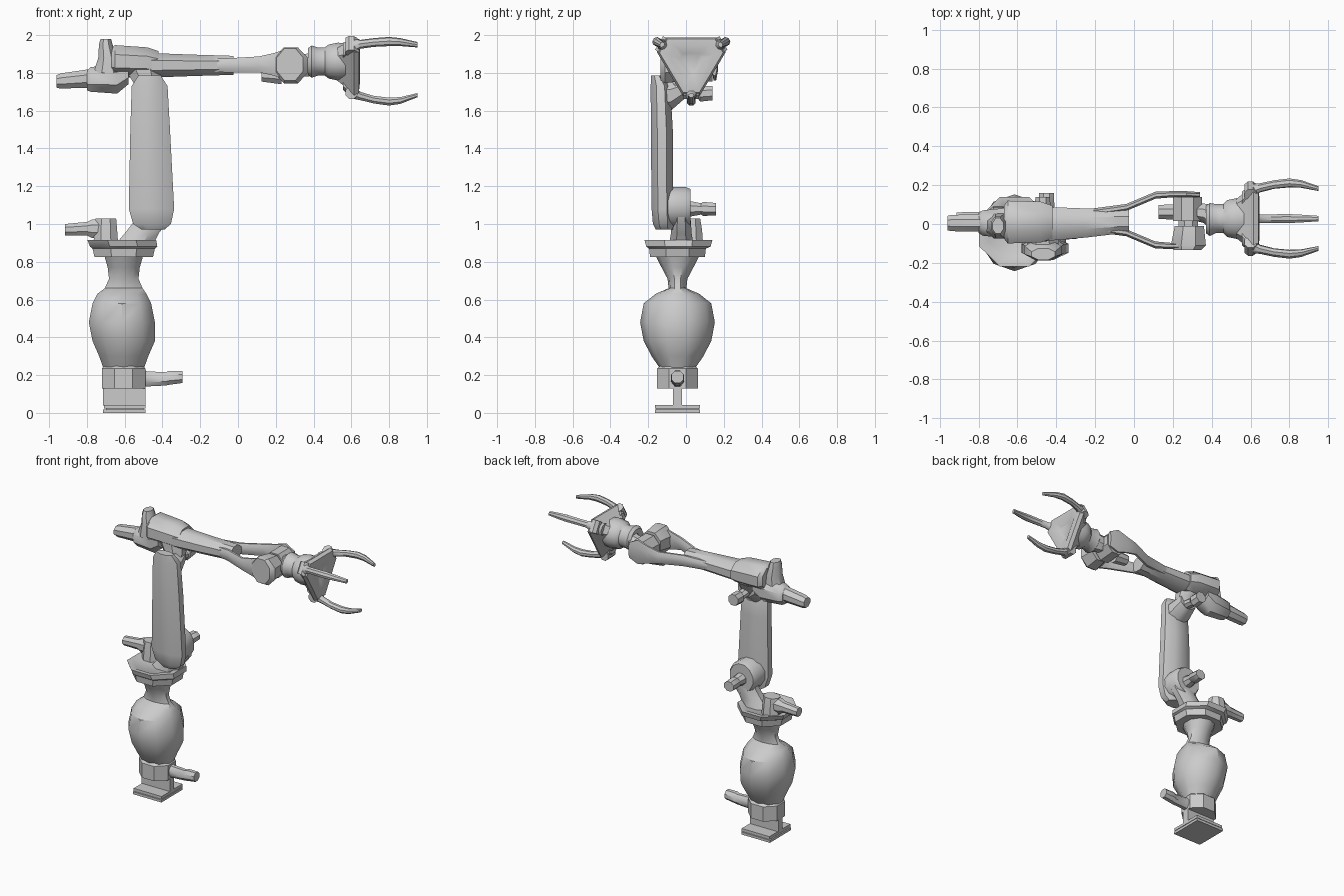
import bpy, bmesh
from math import pi, cos, sin, radians
from mathutils import Vector, Matrix


def ngon(n):
    # flat-sided unit polygon: half-widths equal the ring radii
    k = 1 / cos(pi / n)
    return [(k * cos(pi / n + 2 * pi * i / n), k * sin(pi / n + 2 * pi * i / n)) for i in range(n)]


BOX, CHAMF, ROUND = ngon(4), ngon(8), ngon(12)
# triangle with cut corners, for the palm
TRI = [(cos(radians(a + d)), sin(radians(a + d))) for a in (30, 150, 270) for d in (-14, 14)]
PLACE = {'X': lambda t, u, v: (t, u, v), 'Y': lambda t, u, v: (u, t, v), 'Z': lambda t, u, v: (u, v, t)}


def loft(name, axis, section, rings, matrix=None, sharp=38):
    """rings: (position on axis, centre u, centre v, half-width u, half-width v)"""
    bm = bmesh.new()
    loops = []
    for t, cu, cv, ru, rv in rings:
        loops.append([bm.verts.new(PLACE[axis](t, cu + ru * a, cv + rv * b)) for a, b in section])
    n = len(section)
    for lo, hi in zip(loops, loops[1:]):
        for i in range(n):
            bm.faces.new((lo[i], lo[(i + 1) % n], hi[(i + 1) % n], hi[i]))
    bm.faces.new(loops[0])
    bm.faces.new(loops[-1])
    if matrix:
        bmesh.ops.transform(bm, matrix=matrix, verts=bm.verts)
    bmesh.ops.recalc_face_normals(bm, faces=bm.faces)
    me = bpy.data.meshes.new(name)
    bm.to_mesh(me)
    bm.free()
    ob = bpy.data.objects.new(name, me)
    bpy.context.collection.objects.link(ob)
    bpy.ops.object.select_all(action='DESELECT')
    ob.select_set(True)
    bpy.context.view_layer.objects.active = ob
    bpy.ops.object.shade_smooth_by_angle(angle=radians(sharp))
    return ob


def box(name, x, y, z):
    cx, cy = sum(x) / 2, sum(y) / 2
    rx, ry = (x[1] - x[0]) / 2, (y[1] - y[0]) / 2
    return loft(name, 'Z', BOX, [(z[0], cx, cy, rx, ry), (z[1], cx, cy, rx, ry)])


X0, Y0 = -0.605, -0.045

# base plate, thin web and collar with its motor
box("base_plate_lower", (-0.715, -0.49), (-0.165, 0.075), (0, 0.018))
box("base_plate_upper", (-0.71, -0.49), (-0.163, 0.073), (0.022, 0.042))
box("base_plate_core", (-0.70, -0.50), (-0.155, 0.065), (0.01, 0.03))
box("base_web", (-0.715, -0.49), (-0.07, -0.02), (0.04, 0.15))
loft("base_collar", 'Z', CHAMF, [(0.13, X0, Y0, 0.115, 0.108), (0.235, X0, Y0, 0.115, 0.108),
                                 (0.25, X0, Y0, 0.10, 0.09)])
loft("base_motor", 'X', CHAMF, [(-0.52, Y0, 0.185, 0.035, 0.05), (-0.48, Y0, 0.18, 0.033, 0.04),
                                (-0.38, Y0, 0.18, 0.03, 0.035), (-0.37, Y0, 0.185, 0.035, 0.037),
                                (-0.295, Y0, 0.19, 0.032, 0.032)])

# bulb body with flat waist flaring to the turntable
loft("bulb_body", 'Z', ngon(10), [(0.23, X0, Y0, 0.105, 0.085), (0.30, X0, Y0, 0.13, 0.13),
                                  (0.38, X0, Y0, 0.165, 0.17), (0.48, -0.615, Y0, 0.175, 0.188),
                                  (0.58, -0.615, Y0, 0.155, 0.17), (0.63, -0.615, Y0, 0.13, 0.11),
                                  (0.66, X0, Y0, 0.10, 0.045), (0.71, X0, Y0, 0.078, 0.05),
                                  (0.77, X0, Y0, 0.085, 0.08), (0.84, X0, Y0, 0.105, 0.115)])
loft("turntable", 'Z', CHAMF, [(0.825, X0, -0.045, 0.155, 0.145), (0.87, X0, -0.045, 0.165, 0.15),
                               (0.88, X0, -0.04, 0.178, 0.17), (0.915, -0.615, -0.04, 0.182, 0.18),
                               (0.915, -0.615, -0.04, 0.15, 0.15), (0.90, -0.615, -0.04, 0.13, 0.13)])

# turntable motor
loft("turntable_motor_mount", 'Z', CHAMF, [(0.90, -0.70, 0.03, 0.065, 0.06), (0.97, -0.70, 0.03, 0.06, 0.055),
                                           (1.03, -0.70, 0.03, 0.055, 0.045)])
loft("turntable_motor", 'X', CHAMF, [(-0.72, 0.03, 0.975, 0.04, 0.05), (-0.77, 0.03, 0.975, 0.04, 0.05),
                                     (-0.80, 0.03, 0.975, 0.032, 0.036), (-0.915, 0.03, 0.97, 0.03, 0.03)])

# shoulder bracket, hub and motor
loft("shoulder_bracket", 'Z', CHAMF, [(0.89, -0.55, -0.025, 0.10, 0.065), (0.95, -0.51, -0.025, 0.09, 0.055),
                                      (1.02, -0.455, -0.025, 0.09, 0.05), (1.10, -0.45, -0.025, 0.09, 0.045)])
loft("shoulder_hub", 'Y', ROUND, [(-0.10, -0.455, 1.09, 0.105, 0.105), (0.0, -0.455, 1.09, 0.105, 0.105),
                                  (0.025, -0.455, 1.09, 0.09, 0.095)])
loft("shoulder_motor", 'Y', CHAMF, [(0.0, -0.45, 1.08, 0.045, 0.045), (0.08, -0.45, 1.08, 0.035, 0.03),
                                    (0.09, -0.45, 1.08, 0.04, 0.037), (0.16, -0.45, 1.078, 0.038, 0.033)])

# upper arm
loft("upper_arm", 'Z', CHAMF, [(0.97, -0.45, -0.115, 0.06, 0.045), (1.00, -0.455, -0.12, 0.10, 0.055),
                               (1.08, -0.458, -0.125, 0.12, 0.057), (1.50, -0.465, -0.128, 0.105, 0.058),
                               (1.73, -0.468, -0.135, 0.095, 0.052), (1.785, -0.468, -0.155, 0.06, 0.03)])

# elbow hub, motor and neck
loft("elbow_hub", 'Y', CHAMF, [(-0.15, -0.47, 1.67, 0.085, 0.085), (-0.08, -0.47, 1.68, 0.08, 0.08),
                               (0.0, -0.475, 1.72, 0.065, 0.05)])
loft("elbow_motor", 'Y', CHAMF, [(-0.02, -0.47, 1.70, 0.035, 0.03), (0.065, -0.47, 1.69, 0.032, 0.028),
                                 (0.075, -0.47, 1.69, 0.04, 0.042), (0.14, -0.47, 1.693, 0.038, 0.038)])
loft("elbow_neck", 'Z', CHAMF, [(1.68, -0.475, -0.05, 0.055, 0.05), (1.75, -0.48, -0.03, 0.075, 0.06),
                                (1.84, -0.51, 0.0, 0.10, 0.09)])

# forearm head: collar, rear housing, motor and fin
loft("forearm_collar", 'X', CHAMF, [(-0.67, 0.01, 1.86, 0.085, 0.075), (-0.65, 0.01, 1.862, 0.11, 0.085),
                                    (-0.48, 0.01, 1.855, 0.105, 0.08), (-0.42, 0.01, 1.845, 0.085, 0.07)])
loft("rear_housing", 'X', CHAMF, [(-0.80, 0.005, 1.76, 0.05, 0.052), (-0.78, 0.005, 1.765, 0.065, 0.065),
                                  (-0.64, 0.005, 1.77, 0.08, 0.08), (-0.58, 0.005, 1.80, 0.08, 0.06)])
loft("rear_motor", 'X', CHAMF, [(-0.96, 0.005, 1.755, 0.037, 0.033), (-0.94, 0.005, 1.757, 0.042, 0.04),
                                (-0.77, 0.005, 1.772, 0.045, 0.05)])
loft("rear_fin", 'Z', CHAMF, [(1.80, -0.69, -0.01, 0.075, 0.065), (1.88, -0.69, -0.01, 0.05, 0.06),
                              (1.95, -0.70, -0.01, 0.036, 0.05), (1.98, -0.70, -0.01, 0.028, 0.04)])

# forearm beam and fork arms
loft("forearm_beam", 'X', CHAMF, [(-0.46, 0.0, 1.84, 0.088, 0.065), (-0.25, 0.005, 1.84, 0.075, 0.057),
                                  (-0.08, 0.012, 1.84, 0.062, 0.052), (-0.025, 0.013, 1.84, 0.06, 0.05)])
for s, label in ((1, "back"), (-1, "front")):
    c = 0.02
    loft("fork_arm_" + label, 'X', CHAMF,
         [(-0.25, c + s * 0.035, 1.84, 0.02, 0.03), (-0.04, c + s * 0.065, 1.84, 0.018, 0.038),
          (0.11, c + s * 0.128, 1.845, 0.018, 0.042), (0.19, c + s * 0.133, 1.845, 0.016, 0.06),
          (0.27, c + s * 0.133, 1.845, 0.016, 0.085), (0.34, c + s * 0.13, 1.84, 0.014, 0.055)])

# wrist pivot, motor and link
loft("wrist_pivot_front", 'Y', CHAMF, [(-0.135, 0.275, 1.845, 0.07, 0.085), (-0.11, 0.28, 1.84, 0.09, 0.095),
                                       (-0.01, 0.285, 1.84, 0.075, 0.08)])
loft("wrist_pivot_back", 'Y', CHAMF, [(0.015, 0.275, 1.83, 0.075, 0.085), (0.14, 0.275, 1.835, 0.075, 0.08)])
loft("wrist_axle", 'Y', CHAMF, [(-0.1, 0.28, 1.84, 0.05, 0.05), (0.15, 0.28, 1.84, 0.05, 0.05)])
loft("wrist_motor", 'X', CHAMF, [(0.125, 0.062, 1.79, 0.036, 0.036), (0.23, 0.062, 1.785, 0.04, 0.045)])
loft("wrist_link", 'X', CHAMF, [(0.32, 0.06, 1.84, 0.045, 0.055), (0.36, 0.055, 1.84, 0.05, 0.06),
                                (0.40, 0.03, 1.85, 0.07, 0.065)])

# hand: ribbed collar and three-cornered palm
HY, HZ = 0.028, 1.86
loft("hand_collar", 'X', ROUND, [(0.37, HY - 0.005, HZ, 0.07, 0.07), (0.39, HY - 0.005, HZ, 0.085, 0.085),
                                 (0.42, HY, HZ, 0.075, 0.075), (0.46, HY, HZ, 0.075, 0.075),
                                 (0.48, HY, HZ, 0.095, 0.09), (0.53, HY, HZ, 0.105, 0.1),
                                 (0.57, HY, HZ, 0.10, 0.095)])
loft("palm", 'X', TRI, [(0.52, HY, HZ, 0.10, 0.10), (0.57, HY, HZ, 0.14, 0.14), (0.615, HY, HZ, 0.19, 0.185),
                        (0.64, HY, HZ, 0.175, 0.17), (0.645, HY, HZ, 0.12, 0.12), (0.62, HY, HZ, 0.06, 0.06)])

# three claws around the hand axis
for i, angle in enumerate((30, 150, 270)):
    m = Matrix.Translation(Vector((0, HY, HZ))) @ Matrix.Rotation(radians(angle), 4, 'X')
    loft("claw_%d" % (i + 1), 'X', CHAMF,
         [(0.555, 0.115, 0, 0.035, 0.04), (0.61, 0.165, 0, 0.032, 0.034), (0.65, 0.183, 0, 0.022, 0.022),
          (0.72, 0.202, 0, 0.02, 0.022), (0.80, 0.212, 0, 0.021, 0.023), (0.86, 0.206, 0, 0.018, 0.02),
          (0.95, 0.178, 0, 0.011, 0.014)], matrix=m)
    # knuckle lug at each corner
    loft("knuckle_%d" % (i + 1), 'Z', CHAMF,
         [(-0.042, 0.60, 0.165, 0.032, 0.032), (0.042, 0.60, 0.165, 0.032, 0.032)], matrix=m)
